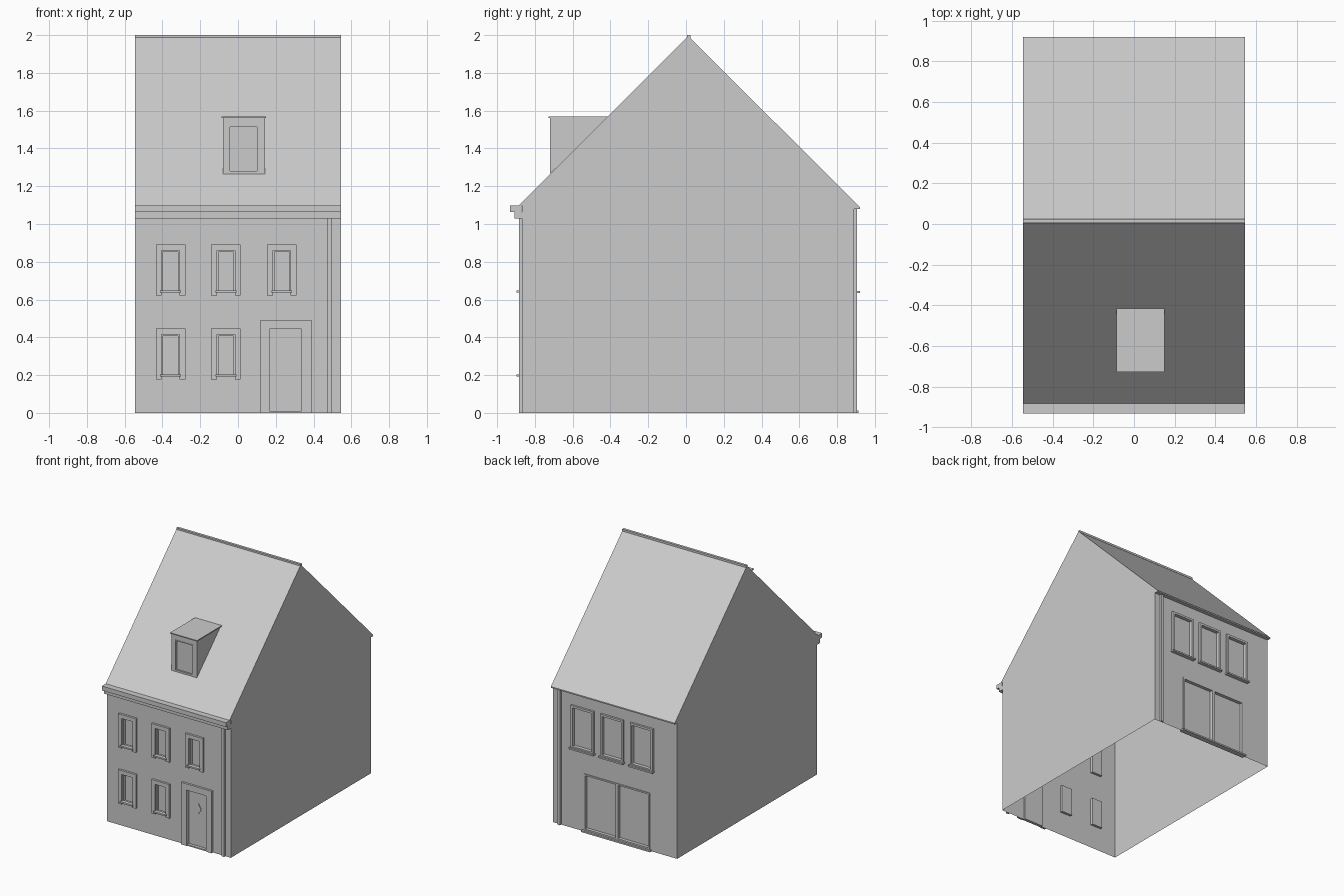
import bpy

cube = bpy.data.objects.get("Cube")
if cube:
    bpy.data.objects.remove(cube, do_unlink=True)

plaster = bpy.data.materials.new("light_grey")
plaster.use_nodes = True
GREY = (0.6, 0.6, 0.6, 1)
plaster.diffuse_color = GREY
plaster.node_tree.nodes["Principled BSDF"].inputs["Base Color"].default_value = GREY

W = 0.545                  # half width of the house
FRONT, BACK = -0.868, 0.89  # wall planes


def add_mesh(name, verts, faces):
    mesh = bpy.data.meshes.new(name)
    mesh.from_pydata(verts, [], faces)
    mesh.materials.append(plaster)
    obj = bpy.data.objects.new(name, mesh)
    bpy.context.collection.objects.link(obj)
    return obj


def prism(name, profile, x0, x1, open_edges=()):
    """Extrude a y-z profile along x, leaving some edges open."""
    n = len(profile)
    verts = [(x, y, z) for x in (x0, x1) for y, z in profile]
    faces = [tuple(reversed(range(n))), tuple(range(n, 2 * n))]
    for i in range(n):
        if i not in open_edges:
            j = (i + 1) % n
            faces.append((i, j, n + j, n + i))
    return add_mesh(name, verts, faces)


def boxes(name, specs):
    """One object from boxes given as (x0, x1, y0, y1, z0, z1)."""
    verts, faces = [], []
    for x0, x1, y0, y1, z0, z1 in specs:
        y0, y1 = sorted((y0, y1))
        b = len(verts)
        verts += [(x, y, z) for z in (z0, z1)
                  for x, y in ((x0, y0), (x1, y0), (x1, y1), (x0, y1))]
        faces += [(b + 3, b + 2, b + 1, b), (b + 4, b + 5, b + 6, b + 7)]
        for i in range(4):
            j = (i + 1) % 4
            faces.append((b + i, b + j, b + 4 + j, b + 4 + i))
    return add_mesh(name, verts, faces)


def wall(name, y, out, x0, x1, z0, z1, holes):
    """Flat sheet with rectangular openings (x0, x1, z0, z1)."""
    xs = sorted({x0, x1} | {v for h in holes for v in h[:2]})
    zs = sorted({z0, z1} | {v for h in holes for v in h[2:]})
    verts = [(x, y, z) for z in zs for x in xs]
    n, faces = len(xs), []
    for r in range(len(zs) - 1):
        for c in range(n - 1):
            mx, mz = (xs[c] + xs[c + 1]) / 2, (zs[r] + zs[r + 1]) / 2
            if any(h[0] < mx < h[1] and h[2] < mz < h[3] for h in holes):
                continue
            a = r * n + c
            quad = (a, a + 1, a + n + 1, a + n)
            faces.append(quad if out < 0 else quad[::-1])
    return add_mesh(name, verts, faces)


def recess(name, y, out, hole, depth):
    """Reveals and a set-back panel filling an opening."""
    x0, x1, z0, z1 = hole
    ring = ((x0, z0), (x1, z0), (x1, z1), (x0, z1))
    verts = [(x, yy, z) for yy in (y, y - out * depth) for x, z in ring]
    faces = [(4, 5, 6, 7)]
    faces += [(i, (i + 1) % 4, 4 + (i + 1) % 4, 4 + i) for i in range(4)]
    if out > 0:
        faces = [f[::-1] for f in faces]
    return add_mesh(name, verts, faces)


def border(name, hole, t, y0, y1, bottom=True):
    """Frame strips of width t just inside a rectangle."""
    x0, x1, z0, z1 = hole
    strips = [(x0, x0 + t, y0, y1, z0, z1), (x1 - t, x1, y0, y1, z0, z1),
              (x0 + t, x1 - t, y0, y1, z1 - t, z1)]
    if bottom:
        strips.append((x0 + t, x1 - t, y0, y1, z0, z0 + t))
    return boxes(name, strips)


# House shell: gable ends, roof slopes and eaves, open underneath
prism("gables_and_roof",
      [(FRONT, 0), (BACK, 0), (BACK, 1.08), (0.92, 1.08), (0.92, 1.09),
       (0.012, 1.995), (-0.885, 1.098), (FRONT, 1.098)],
      -W, W, open_edges=(0, 1, 7))
boxes("ridge_cap", [(-W, W, 0.004, 0.024, 1.984, 2.0)])
boxes("front_cornice", [(-W, W, -0.932, -0.87, 1.064, 1.099),
                        (-W, W, -0.908, -0.864, 1.03, 1.064)])

# Front wall with five windows and a door
front_windows = [(cx - 0.047, cx + 0.047, z, z + 0.223)
                 for z, centres in ((0.637, (-0.357, -0.064, 0.232)),
                                    (0.192, (-0.357, -0.064)))
                 for cx in centres]
door = (0.167, 0.336, 0.01, 0.443)
wall("front_wall", FRONT, -1, -W, W, 0, 1.098, front_windows + [door])
for x0, x1, z0, z1 in front_windows:
    hole = (x0, x1, z0, z1)
    recess("front_window_pane", FRONT, -1, hole, 0.02)
    border("front_window_sash", hole, 0.007, FRONT - 0.002, FRONT + 0.02)
    border("front_window_trim", (x0 - 0.031, x1 + 0.031, z0 - 0.016, z1 + 0.031),
           0.031, FRONT, -0.885, bottom=False)
    boxes("front_window_sill", [(x0 - 0.008, x1 + 0.008, FRONT, -0.898, z0, z0 + 0.012)])

# Front door with a diamond light
recess("front_door", FRONT, -1, door, 0.012)
boxes("front_door_trim", [(0.12, 0.167, FRONT, -0.885, 0, 0.493),
                          (0.336, 0.388, FRONT, -0.885, 0, 0.493),
                          (0.167, 0.336, FRONT, -0.885, 0.443, 0.493)])
boxes("front_door_step", [(0.167, 0.336, FRONT + 0.012, -0.88, 0, 0.01)])
dx, dz, dy = 0.254, 0.308, FRONT + 0.012
diamond = [(0, -0.042), (0.023, 0), (0, 0.042), (-0.023, 0)]
add_mesh("door_diamond",
         [(dx + x, y, dz + z) for y in (dy - 0.005, dy) for x, z in diamond],
         [(0, 1, 2, 3)] + [(i, 4 + i, 4 + (i + 1) % 4, (i + 1) % 4) for i in range(4)])

# Back wall with three windows and a sliding door
back_windows = [(cx - 0.085, cx + 0.085, 0.655, 0.965) for cx in (0.282, 0.022, -0.24)]
patio = (-0.305, 0.272, 0.012, 0.46)
wall("back_wall", BACK, 1, -W, W, 0, 1.08, back_windows + [patio])
for x0, x1, z0, z1 in back_windows:
    hole = (x0, x1, z0, z1)
    recess("back_window_pane", BACK, 1, hole, 0.015)
    border("back_window_frame", (x0 - 0.015, x1 + 0.015, z0 - 0.015, z1 + 0.015),
           0.017, BACK - 0.012, 0.906)
    boxes("back_window_sill", [(x0 - 0.022, x1 + 0.022, BACK, 0.92, 0.634, 0.646)])
recess("sliding_door_glass", BACK, 1, patio, 0.02)
for x0, x1 in ((-0.305, -0.017), (-0.017, 0.272)):
    border("sliding_door_frame", (x0, x1, 0.012, 0.46), 0.012, BACK - 0.02, BACK + 0.006)
boxes("sliding_door_threshold", [(-0.32, 0.287, BACK - 0.02, 0.912, 0, 0.012)])

# Downpipes beside the left corner, front and back
boxes("front_downpipe", [(0.474, 0.496, FRONT, -0.884, 0, 1.03)])
boxes("back_downpipe", [(0.474, 0.496, BACK, 0.906, 0, 1.08)])

# Dormer on the front slope
D = -0.719
dormer_window = (-0.05, 0.108, 1.274, 1.52)
prism("dormer_cheeks", [(D, 1.266), (-0.42, 1.562), (D, 1.562)],
      -0.08, 0.142, open_edges=(0, 2))
wall("dormer_front", D, -1, -0.08, 0.142, 1.266, 1.562, [dormer_window])
recess("dormer_pane", D, -1, dormer_window, 0.012)
border("dormer_sash", dormer_window, 0.007, D - 0.002, D + 0.012)
boxes("dormer_roof", [(-0.087, 0.149, -0.728, -0.414, 1.56, 1.568)])
